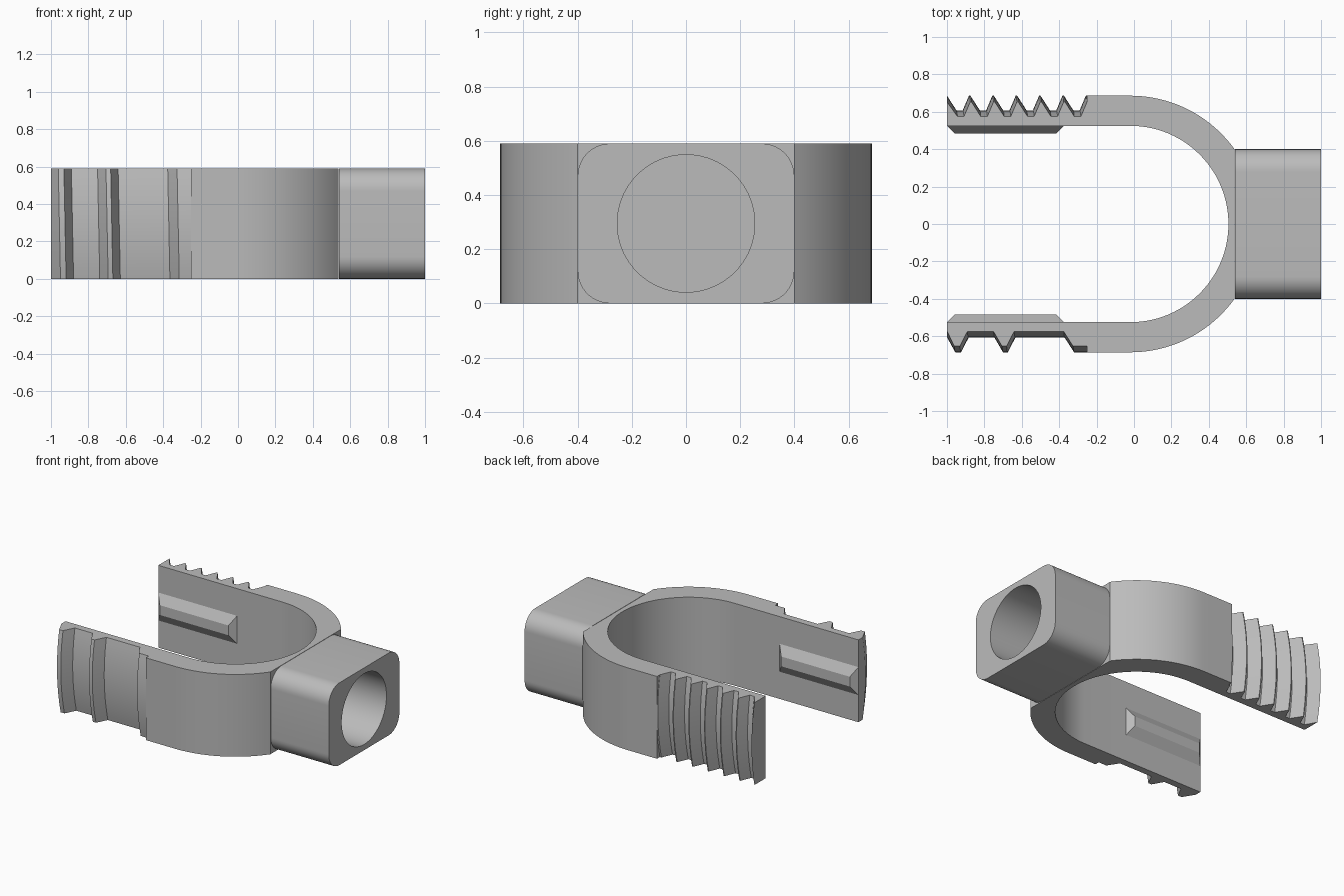
import bpy, bmesh
from math import sin, cos, pi, asin, sqrt

if "Cube" in bpy.data.objects:
    bpy.data.objects.remove(bpy.data.objects["Cube"])

H = 0.59             # height of the whole clamp
R_OUT, R_IN = 0.686, 0.525
ARC_X = -0.02        # centre of the bend
STEP_X = -0.25       # where the threaded arms begin
BLOCK_X, BLOCK_Y = 0.54, 0.4

grey = bpy.data.materials.new("plain grey")
grey.use_nodes = True
grey.diffuse_color = (0.5, 0.5, 0.5, 1)
grey.node_tree.nodes["Principled BSDF"].inputs["Base Color"].default_value = (0.5, 0.5, 0.5, 1)


def loft(name, rings):
    """Closed solid through a list of point rings, capped at both ends."""
    bm = bmesh.new()
    loops = [[bm.verts.new(p) for p in ring] for ring in rings]
    for a, b in zip(loops, loops[1:]):
        for i in range(len(a)):
            j = (i + 1) % len(a)
            bm.faces.new((a[i], a[j], b[j], b[i]))
    bm.faces.new(loops[0])
    bm.faces.new(loops[-1])
    bmesh.ops.recalc_face_normals(bm, faces=bm.faces)
    mesh = bpy.data.meshes.new(name)
    bm.to_mesh(mesh)
    bm.free()
    mesh.materials.append(grey)
    mesh.shade_smooth()
    mesh.set_sharp_from_angle(angle=pi / 7)
    obj = bpy.data.objects.new(name, mesh)
    bpy.context.collection.objects.link(obj)
    return obj


def arc(radius, a0, a1, n):
    return [(ARC_X + radius * cos(a0 + (a1 - a0) * i / n),
             radius * sin(a0 + (a1 - a0) * i / n)) for i in range(n + 1)]


# U-shaped band, flattened where the socket block joins
a_cut = asin(BLOCK_Y / R_OUT)
outline = ([(STEP_X, -R_OUT)] + arc(R_OUT, -pi / 2, -a_cut, 20)
           + arc(R_OUT, a_cut, pi / 2, 20) + [(STEP_X, R_OUT), (STEP_X, R_IN)]
           + arc(R_IN, pi / 2, -pi / 2, 56) + [(STEP_X, -R_IN)])
loft("curved_band", [[(x, y, z) for x, y in outline] for z in (0, H)])

# Socket block: rounded square with a blind round hole
N, CORNER = 12, 0.12


def rounded_ring(x):
    pts = []
    for k, (sy, sz) in enumerate(((1, 1), (-1, 1), (-1, -1), (1, -1))):
        for i in range(N):
            a = pi / 2 * (k + i / (N - 1))
            pts.append((x, sy * (BLOCK_Y - CORNER) + CORNER * cos(a),
                        H / 2 + sz * (H / 2 - CORNER) + CORNER * sin(a)))
    return pts


def hole_ring(x, radius=0.254):
    return [(x, radius * cos(a), H / 2 + radius * sin(a))
            for a in (2 * pi * (i + 0.5) / (4 * N) for i in range(4 * N))]


loft("socket_block", [rounded_ring(BLOCK_X), rounded_ring(1), hole_ring(1), hole_ring(0.6)])

# Tooth profiles: (x, distance from the centre line) at mid height
TIP, ROOT = 0.686, 0.608
front_teeth = [(-1, 0.605), (-0.955, TIP), (-0.925, TIP), (-0.885, ROOT),
               (-0.745, ROOT), (-0.7, TIP), (-0.675, TIP), (-0.635, ROOT),
               (-0.37, ROOT), (-0.32, TIP), (STEP_X, TIP)]
back_teeth = [(-1, TIP)]
for i in range(6):
    x = -1 + 0.125 * i
    back_teeth += [(x + 0.05, ROOT), (x + 0.085, ROOT), (x + 0.118, TIP), (x + 0.125, TIP)]
back_teeth[-1] = (STEP_X, TIP)


# Threaded arm: the teeth bow outward at mid height and lean slightly
def arm(name, teeth, side, bow=0.033, lean=0.02, levels=16):
    rings = []
    for k in range(levels + 1):
        t = 2 * k / levels - 1
        z = H * k / levels
        ring = []
        for x, y in teeth:
            if -1 < x < STEP_X:
                x += side * lean * (z - H / 2)
            ring.append((x, side * (y - bow * t * t), z))
        ring += [(STEP_X, side * R_IN, z), (-1, side * R_IN, z)]
        rings.append(ring)
    loft(name, rings)


# Tapered rib on the inside of each arm
def rib(name, side):
    def ring(x0, x1, y, half):
        return [(x, side * y, H / 2 + dz) for x, dz in
                ((x0, -half), (x1, -half), (x1, half), (x0, half))]
    loft(name, [ring(-1, -0.375, R_IN, 0.1), ring(-0.96, -0.415, 0.485, 0.035)])


arm("front_threaded_arm", front_teeth, -1)
arm("back_threaded_arm", back_teeth, 1)
rib("front_inner_rib", -1)
rib("back_inner_rib", 1)
